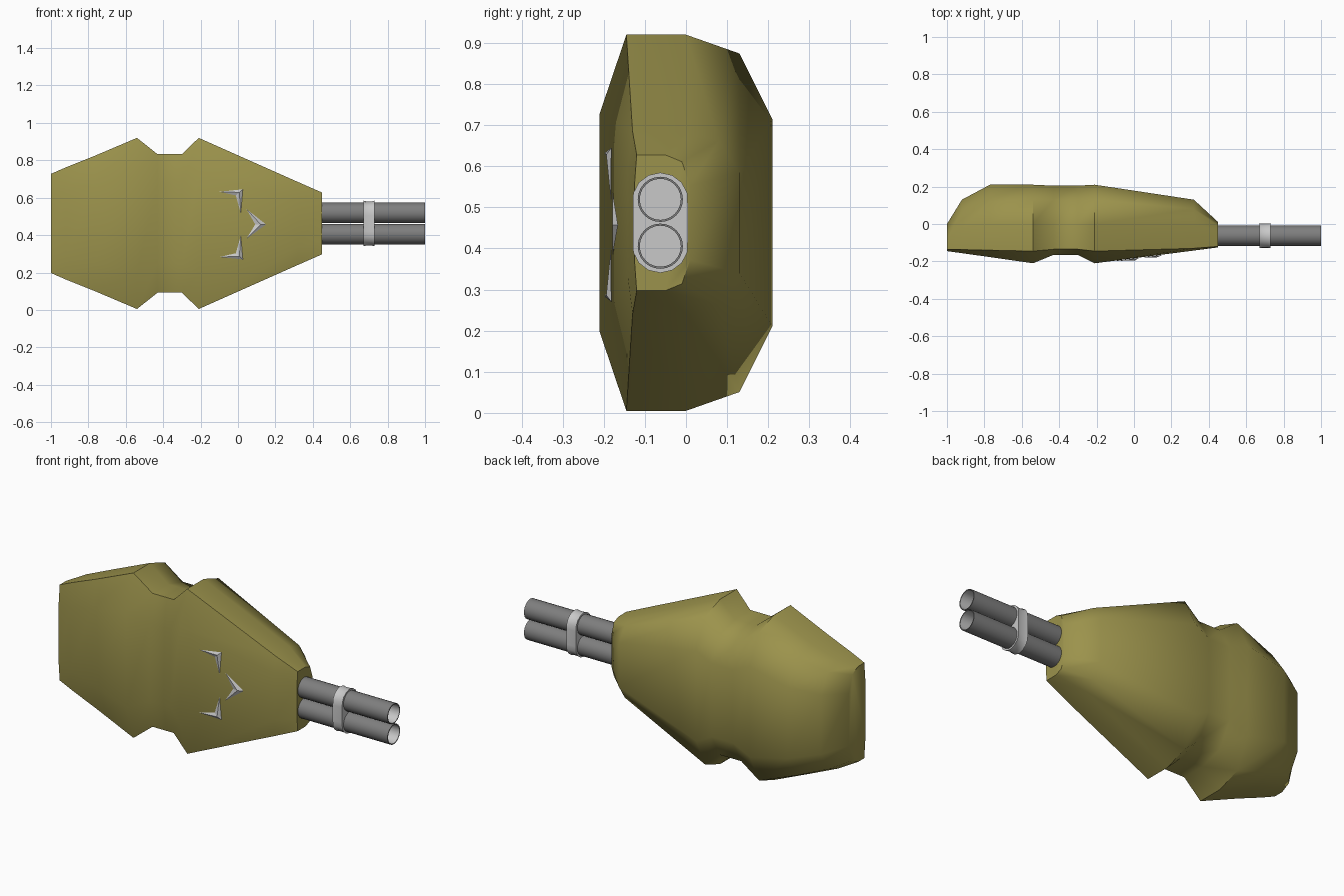
import bpy, bmesh, math

if "Cube" in bpy.data.objects:
    bpy.data.objects.remove(bpy.data.objects["Cube"])

CZ = 0.4625   # height of the horizontal symmetry plane


def material(name, rgb):
    m = bpy.data.materials.new(name)
    m.diffuse_color = (*rgb, 1)
    m.use_nodes = True
    m.node_tree.nodes["Principled BSDF"].inputs["Base Color"].default_value = m.diffuse_color
    return m


olive = material("olive", (0.33, 0.29, 0.072))
grey = material("gun_grey", (0.21, 0.21, 0.21))
silver = material("light_grey", (0.58, 0.58, 0.58))


def finish(bm, name, mat, angle=None):
    bmesh.ops.recalc_face_normals(bm, faces=bm.faces)
    me = bpy.data.meshes.new(name)
    bm.to_mesh(me)
    bm.free()
    ob = bpy.data.objects.new(name, me)
    bpy.context.collection.objects.link(ob)
    me.materials.append(mat)
    if angle:
        bpy.ops.object.select_all(action='DESELECT')
        ob.select_set(True)
        bpy.context.view_layer.objects.active = ob
        bpy.ops.object.shade_smooth_by_angle(angle=math.radians(angle))
    return ob


def loft(bm, rings, cap=True):
    """Skin a list of equal-length closed rings."""
    vs = [[bm.verts.new(p) for p in r] for r in rings]
    n = len(vs[0])
    for a, b in zip(vs, vs[1:]):
        for i in range(n):
            j = (i + 1) % n
            bm.faces.new((a[i], a[j], b[j], b[i]))
    if cap:
        bm.faces.new(vs[0])
        bm.faces.new(vs[-1])


# Body: cross-sections along x as
# x, front y, shoulder y, top y, back corner y, back y, half height
sections = [
    (-1.00, -0.145, -0.135, -0.08, -0.03, 0.00, 0.265),
    (-0.92, -0.156, -0.137, -0.02, 0.07, 0.13, 0.300),
    (-0.77, -0.177, -0.140, 0.00, 0.12, 0.21, 0.360),
    (-0.54, -0.210, -0.145, 0.00, 0.13, 0.21, 0.4575),
    (-0.43, -0.165, -0.135, 0.00, 0.13, 0.205, 0.370),
    (-0.30, -0.165, -0.135, 0.00, 0.13, 0.205, 0.370),
    (-0.21, -0.210, -0.145, 0.00, 0.13, 0.21, 0.4575),
    (0.32, -0.142, -0.130, 0.00, 0.08, 0.13, 0.222),
    (0.45, -0.125, -0.120, -0.05, -0.01, 0.01, 0.165),
]
rings = []
for x, yf, ys, yt, yc, yb, h in sections:
    half = [(yf, 0.58 * h), (ys, h), (yt, h), (yc, 0.90 * h), (yb, 0.55 * h)]
    rings.append([(x, y, CZ + z) for y, z in half] +
                 [(x, y, CZ - z) for y, z in reversed(half)])
bm = bmesh.new()
loft(bm, rings)
finish(bm, "body", olive, 48)


def circle(x, r, z, n=24):
    return [(x, -0.0625 + r * math.cos(2 * math.pi * i / n),
             z + r * math.sin(2 * math.pi * i / n)) for i in range(n)]


# Twin barrels with pale bores
for side, z in (("upper", CZ + 0.057), ("lower", CZ - 0.057)):
    bm = bmesh.new()
    loft(bm, [circle(0.42, 0.055, z), circle(1.0, 0.055, z),
              circle(1.0, 0.050, z), circle(0.5, 0.050, z)])
    ob = finish(bm, side + "_barrel", grey, 40)
    ob.data.materials.append(silver)
    for p in ob.data.polygons:
        c = p.center
        if 0.5 <= c.x < 0.999 and math.hypot(c.y + 0.0625, c.z - z) < 0.051:
            p.material_index = 1

# Clamp: slightly waisted band around both barrels
arc = []
for i in range(9):
    a = math.radians(-10 + 200 * i / 8)
    arc.append((0.068 * math.cos(a), 0.055 + 0.067 * math.sin(a)))
outline = arc + [(-y, -z) for y, z in arc]
bm = bmesh.new()
loft(bm, [[(x, -0.0625 + y * s, CZ + z * s) for y, z in outline]
          for x, s in ((0.672, 1.0), (0.685, 0.97), (0.717, 0.97), (0.73, 1.0))])
finish(bm, "barrel_clamp", silver, 40)


# Spiked chevrons on the front: tip, outer corner, tip, inner corner
def chevron(name, pts):
    def on_body(x, z, lift):
        return (x, -0.21 + 0.129 * (x + 0.21) - lift, z)
    bm = bmesh.new()
    rim = [bm.verts.new(on_body(x, z, 0.002)) for x, z in pts]
    mx = (pts[1][0] + pts[3][0]) / 2
    mz = (pts[1][1] + pts[3][1]) / 2
    top = bm.verts.new(on_body(mx, mz, 0.012))
    for i in range(4):
        bm.faces.new((rim[i], rim[(i + 1) % 4], top))
    bm.faces.new((rim[0], rim[1], rim[3]))
    bm.faces.new((rim[1], rim[2], rim[3]))
    finish(bm, name, silver)


outer = [(-0.10, 0.632), (0.026, 0.645), (0.015, 0.518), (-0.012, 0.612)]
chevron("upper_spike", outer)
chevron("lower_spike", [(x, 2 * 0.4575 - z) for x, z in outer])
chevron("middle_spike", [(0.045, 0.54), (0.15, 0.457), (0.045, 0.38), (0.092, 0.457)])
